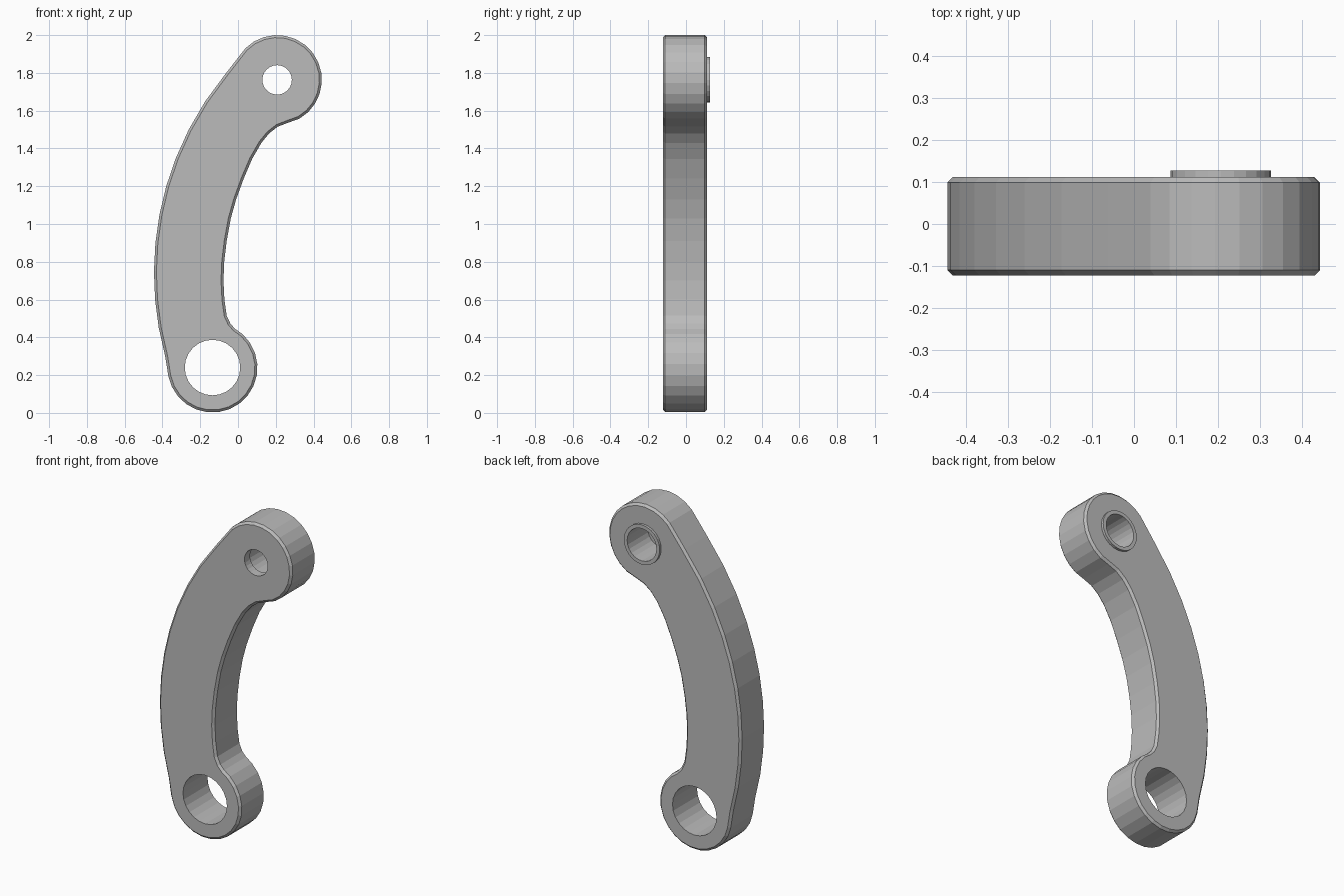
import bpy, bmesh
from math import radians, cos, sin, sqrt, pi

cube = bpy.data.objects.get("Cube")
if cube:
    bpy.data.objects.remove(cube)

steel = bpy.data.materials.new("brushed grey")
steel.use_nodes = True
GREY = (0.5, 0.5, 0.5, 1)
steel.diffuse_color = GREY
steel.node_tree.nodes["Principled BSDF"].inputs["Base Color"].default_value = GREY

FRONT, BACK = -0.123, 0.112
PIN = (0.207, 1.763)      # upper eye centre
PIVOT = (-0.135, 0.24)    # lower eye centre


def arc(centre, r, start, end, steps):
    angles = [radians(start + (end - start) * i / steps) for i in range(steps + 1)]
    return [(centre[0] + r * cos(a), centre[1] + r * sin(a)) for a in angles]


def prism(name, outline, y0, y1, chamfer=0):
    """Extrude an x-z outline along y, optionally chamfering both rims."""
    bm = bmesh.new()
    face = bm.faces.new([bm.verts.new((x, y0, z)) for x, z in outline])
    ext = bmesh.ops.extrude_face_region(bm, geom=[face])
    verts = [g for g in ext["geom"] if isinstance(g, bmesh.types.BMVert)]
    bmesh.ops.translate(bm, verts=verts, vec=(0, y1 - y0, 0))
    bmesh.ops.recalc_face_normals(bm, faces=bm.faces[:])
    if chamfer:
        rims = [e for e in bm.edges if abs(e.verts[0].co.y - e.verts[1].co.y) < 1e-5]
        bmesh.ops.bevel(bm, geom=rims, offset=chamfer, segments=1, affect='EDGES')
    mesh = bpy.data.meshes.new(name)
    bm.to_mesh(mesh)
    bm.free()
    mesh.materials.append(steel)
    obj = bpy.data.objects.new(name, mesh)
    bpy.context.collection.objects.link(obj)
    return obj


def bore(obj, centre, r, y0, y1):
    """Cut a round hole between two depths."""
    cutter = prism("bore_cutter", arc(centre, r, 0, 345, 23), y0, y1)
    cutter.hide_render = True
    mod = obj.modifiers.new("bore", 'BOOLEAN')
    mod.operation, mod.solver, mod.object = 'DIFFERENCE', 'EXACT', cutter
    bpy.context.view_layer.objects.active = obj
    bpy.ops.object.modifier_apply(modifier=mod.name)
    bpy.data.objects.remove(cutter)


# Curved link outline: lower eye, bowed outer edge, upper eye, inner edge
bow_r, bow_z = 1.66, 0.74
heights = [0.3 + 0.15 * i for i in range(11)]
bow = [(bow_r - 0.445 - sqrt(bow_r ** 2 - (z - bow_z) ** 2), z) for z in heights]
inner = [(0.27, 1.538), (0.21, 1.515), (0.165, 1.48), (0.124, 1.43), (0.075, 1.345),
         (0.03, 1.24), (-0.01, 1.13), (-0.038, 1.03), (-0.06, 0.91), (-0.073, 0.8),
         (-0.077, 0.7), (-0.072, 0.6), (-0.06, 0.515), (-0.04, 0.472), (-0.015, 0.445)]
outline = arc(PIVOT, 0.238, 48, -169, 15) + bow + arc(PIN, 0.237, 135, -60, 14) + inner

link = prism("link_arm", outline, FRONT, BACK, 0.013)
bore(link, PIVOT, 0.147, -0.3, 0.3)
bore(link, PIN, 0.078, -0.3, 0.3)
bore(link, PIN, 0.098, -0.07, 0.3)

# Raised ring around the upper eye at the back
boss = prism("back_boss", arc(PIN, 0.12, 0, 345, 23), BACK - 0.01, 0.127)
bore(boss, PIN, 0.098, -0.3, 0.3)
